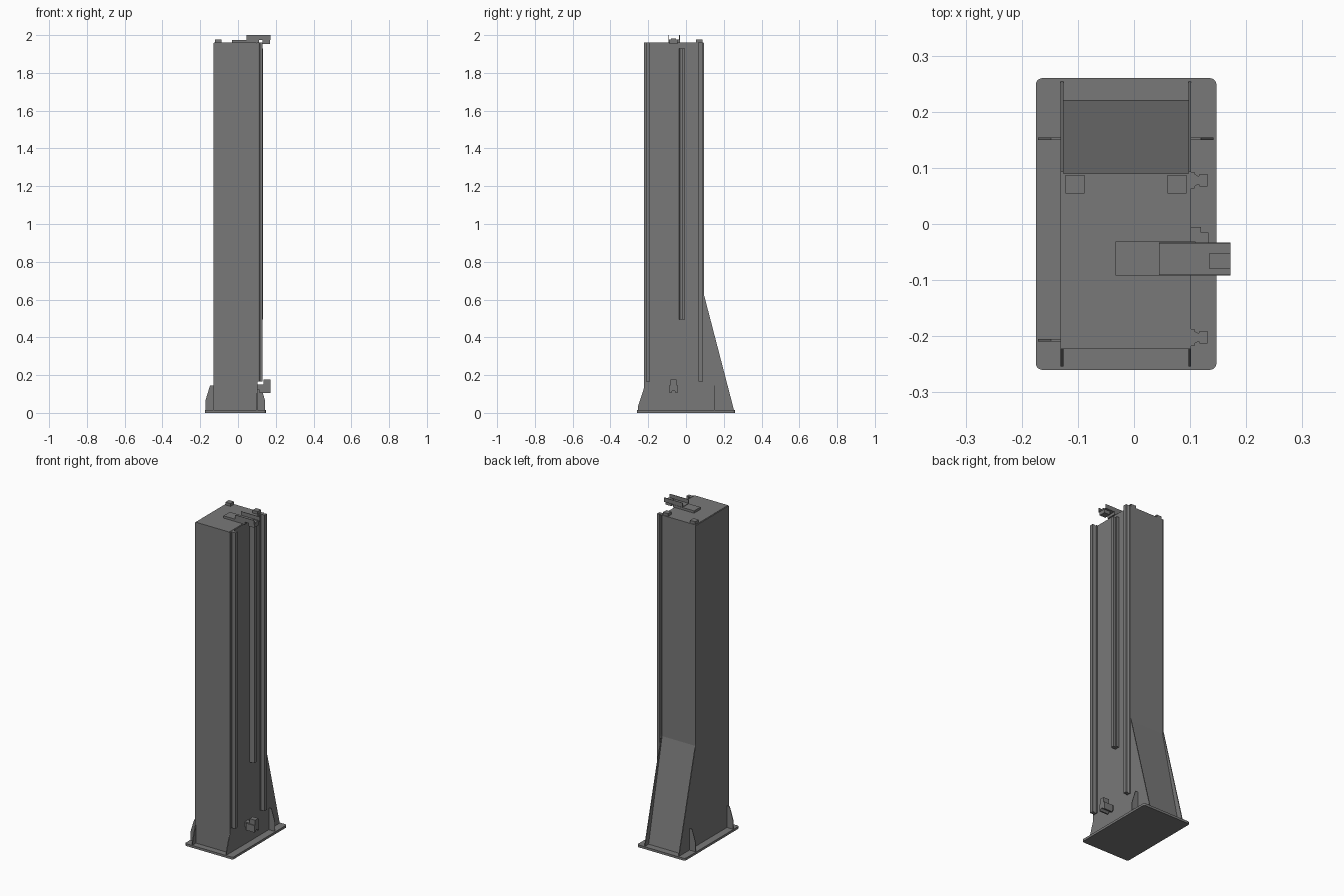
import bpy, bmesh, math
from mathutils import Vector

if "Cube" in bpy.data.objects:
    bpy.data.objects.remove(bpy.data.objects["Cube"])

steel = bpy.data.materials.new("dark_grey_steel")
steel.diffuse_color = (0.19, 0.19, 0.19, 1)
steel.use_nodes = True
steel.node_tree.nodes["Principled BSDF"].inputs["Base Color"].default_value = steel.diffuse_color


def prism(name, pts, axis, lo, hi):
    """Extrude a 2D profile along an axis: x -> (y,z), y -> (x,z), z -> (x,y)."""
    def place(p, t):
        a, b = p
        return {'x': (t, a, b), 'y': (a, t, b), 'z': (a, b, t)}[axis]
    bm = bmesh.new()
    face = bm.faces.new([bm.verts.new(place(p, lo)) for p in pts])
    ext = bmesh.ops.extrude_face_region(bm, geom=[face])
    moved = [v for v in ext['geom'] if isinstance(v, bmesh.types.BMVert)]
    bmesh.ops.translate(bm, verts=moved, vec=Vector(place((0, 0), hi - lo)))
    bmesh.ops.recalc_face_normals(bm, faces=bm.faces)
    me = bpy.data.meshes.new(name)
    bm.to_mesh(me)
    bm.free()
    me.materials.append(steel)
    ob = bpy.data.objects.new(name, me)
    bpy.context.collection.objects.link(ob)
    return ob


def box(name, x, y, z):
    return prism(name, [(x[0], y[0]), (x[1], y[0]), (x[1], y[1]), (x[0], y[1])], 'z', *z)


# Base plate with rounded corners
R = 0.012
outline = []
for cx, cy, start in ((0.147, 0.26, 0), (-0.175, 0.26, 90), (-0.175, -0.26, 180), (0.147, -0.26, 270)):
    sx = 1 if cx > 0 else -1
    sy = 1 if cy > 0 else -1
    for i in range(6):
        a = math.radians(start + i * 18)
        outline.append((cx - sx * R + R * math.cos(a), cy - sy * R + R * math.sin(a)))
prism("base_plate", outline, 'z', 0, 0.014)

# Column body with the sloping back panel
prism("column_body", [(-0.223, 0.014), (0.22, 0.014), (0.09, 0.62), (0.09, 1.96), (-0.223, 1.96)],
      'x', -0.126, 0.097)

# Side plates flaring out at the foot
side = [(-0.254, 0.014), (0.254, 0.014), (0.25, 0.03), (0.094, 0.63), (0.094, 1.958),
        (-0.223, 1.958), (-0.223, 0.13), (-0.254, 0.035)]
prism("left_side_plate", side, 'x', -0.131, -0.126)
prism("right_side_plate", side, 'x', 0.097, 0.102)

# Foot gussets
def gusset(name, x0, d, y):
    prism(name, [(x0, 0.014), (x0 + d * 0.041, 0.014), (x0 + d * 0.041, 0.07),
                 (x0 + d * 0.018, 0.145), (x0, 0.145)], 'y', y - 0.002, y + 0.002)

gusset("left_front_gusset", -0.13, -1, -0.207)
gusset("left_back_gusset", -0.13, -1, 0.152)
gusset("right_back_gusset", 0.101, 1, 0.152)

# Stepped linear guide rails
for name, y in (("front_rail", -0.202), ("back_rail", 0.078)):
    prism(name, [(0.1, y - 0.015), (0.108, y - 0.015), (0.108, y - 0.011), (0.115, y - 0.007),
                 (0.117, y - 0.011), (0.131, y - 0.011), (0.131, y + 0.011), (0.117, y + 0.011),
                 (0.115, y + 0.007), (0.108, y + 0.011), (0.108, y + 0.015), (0.1, y + 0.015)],
          'z', 0.165, 1.96)

# Middle stepped strip
prism("middle_strip", [(0.1, -0.036), (0.117, -0.036), (0.133, -0.033), (0.133, -0.015),
                       (0.119, -0.015), (0.119, -0.005), (0.1, -0.005)], 'z', 0.495, 1.93)

# Top stop blocks
for name, x in (("left_top_block", -0.105), ("right_top_block", 0.077)):
    box(name, (x - 0.017, x + 0.017), (0.054, 0.087), (1.958, 1.977))

# Top motor bracket: mount plate, U channel and bearing block
box("bracket_plate", (-0.033, 0.11), (-0.092, -0.031), (1.958, 1.974))
prism("bracket_channel", [(-0.092, 1.974), (-0.033, 1.974), (-0.033, 2.0), (-0.036, 2.0),
                          (-0.036, 1.977), (-0.089, 1.977), (-0.089, 2.0), (-0.092, 2.0)],
      'x', 0.045, 0.172)
box("bracket_bearing", (0.13, 0.17), (-0.087, -0.046), (1.953, 1.974))
box("bracket_bearing_cap", (0.135, 0.172), (-0.08, -0.052), (1.977, 1.983))

# Lower bearing support: arm, arched block and narrow upper block
box("lower_arm", (0.1, 0.135), (-0.08, -0.052), (0.12, 0.15))
arch = [(-0.066 + 0.012 * math.cos(math.radians(a)), 0.105 + 0.012 * math.sin(math.radians(a)))
        for a in range(180, -1, -30)]
prism("lower_bearing_block", [(-0.087, 0.105)] + arch + [(-0.045, 0.105), (-0.045, 0.147), (-0.087, 0.147)],
      'x', 0.115, 0.172)
box("lower_bearing_top", (0.135, 0.172), (-0.081, -0.051), (0.147, 0.178))
